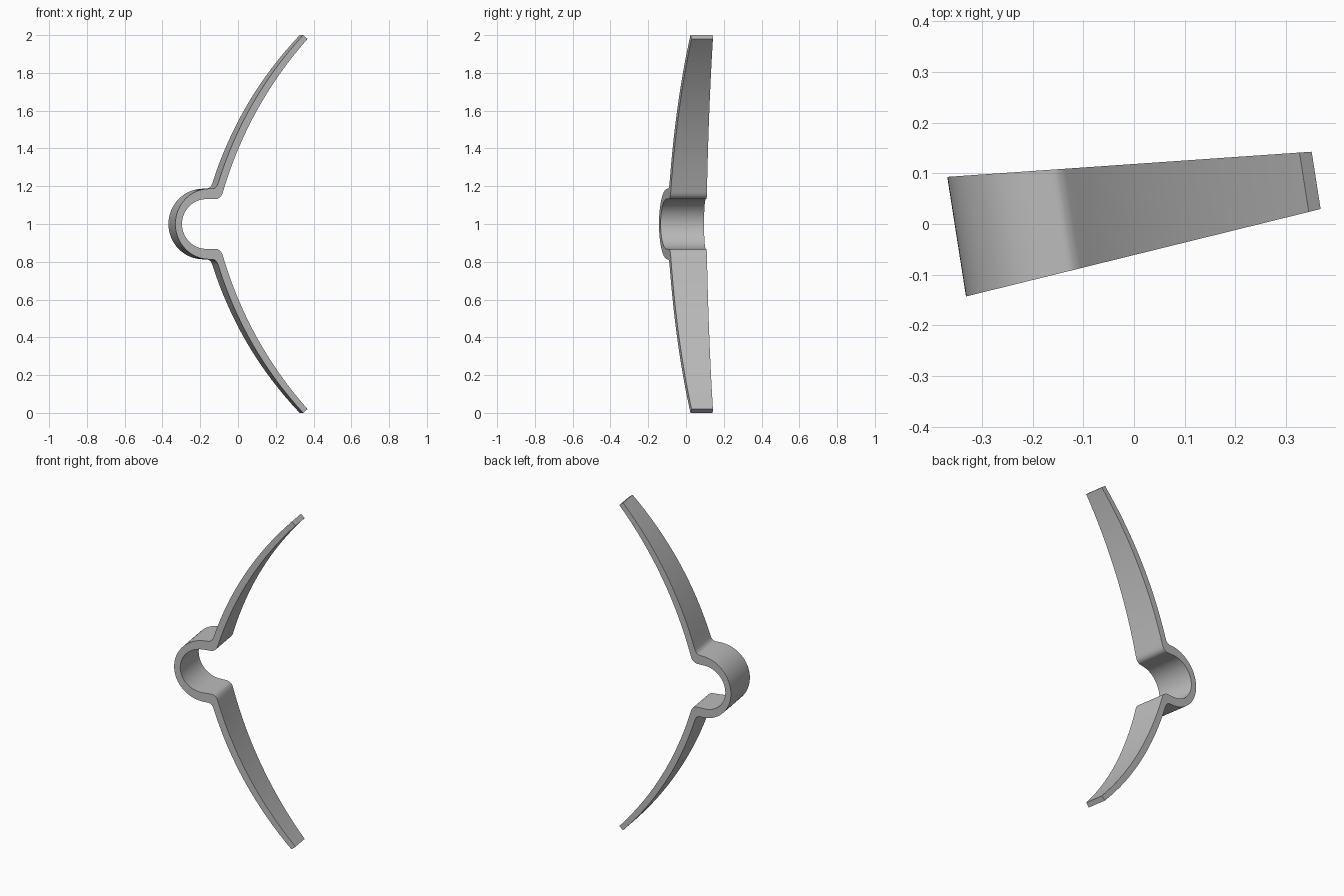
import bpy, bmesh, math
from mathutils import Vector

cube = bpy.data.objects.get("Cube")
if cube:
    bpy.data.objects.remove(cube, do_unlink=True)

# one plain grey material
mat = bpy.data.materials.new("plain_grey")
mat.use_nodes = True
GREY = (0.5, 0.5, 0.5, 1)
mat.diffuse_color = GREY
mat.node_tree.nodes["Principled BSDF"].inputs["Base Color"].default_value = GREY


def bezier(a, b, c, n):
    """Points of a quadratic curve."""
    a, b, c = Vector(a), Vector(b), Vector(c)
    return [a * (1 - t) ** 2 + b * 2 * t * (1 - t) + c * t * t
            for t in (i / n for i in range(n + 1))]


def quarter(cu, ru, rz, n):
    """Quarter ring from its leftmost point to its top."""
    return [Vector((cu - ru * math.cos(a), 1 + rz * math.sin(a)))
            for a in (math.pi / 2 * i / n for i in range(n + 1))]


def mirrored(half):
    """Reflect the upper half below the middle height."""
    return [Vector((p.x, 2 - p.y)) for p in reversed(half[1:])] + half


# side profile: half ring, rounded bend, curved arm
outer = mirrored(quarter(0.185, 0.185, 0.187, 16)
                 + bezier((0.2, 1.187), (0.222, 1.188), (0.232, 1.215), 6)
                 + bezier((0.232, 1.215), (0.373, 1.66), (0.694, 2), 16)[1:])
inner = mirrored(quarter(0.17, 0.134, 0.132, 16)
                 + bezier((0.218, 1.132), (0.249, 1.133), (0.259, 1.172), 6)
                 + bezier((0.259, 1.172), (0.399, 1.629), (0.718, 1.98), 16)[1:])

# sweep the profile across a width that narrows toward the arm tips
TURN = math.radians(8.9)
along = Vector((math.cos(TURN), math.sin(TURN), 0))
across = Vector((-math.sin(TURN), math.cos(TURN), 0))
origin = Vector((-0.35, -0.025, 0))

bm = bmesh.new()


def rail(path, side):
    return [bm.verts.new(origin + along * p.x + Vector((0, 0, p.y))
                         + across * side * (0.1194 - 0.0866 * p.x)) for p in path]


rails = [rail(outer, -1), rail(inner, -1), rail(inner, 1), rail(outer, 1)]
for k in range(4):
    a, b = rails[k], rails[(k + 1) % 4]
    for i in range(len(outer) - 1):
        bm.faces.new((a[i], b[i], b[i + 1], a[i + 1]))
for i in (0, -1):
    bm.faces.new([r[i] for r in rails])
bmesh.ops.recalc_face_normals(bm, faces=bm.faces)

mesh = bpy.data.meshes.new("spring_clip")
bm.to_mesh(mesh)
bm.free()
mesh.materials.append(mat)
clip = bpy.data.objects.new("spring_clip", mesh)
bpy.context.collection.objects.link(clip)

bpy.ops.object.select_all(action='DESELECT')
clip.select_set(True)
bpy.context.view_layer.objects.active = clip
bpy.ops.object.shade_smooth_by_angle(angle=math.radians(35))
